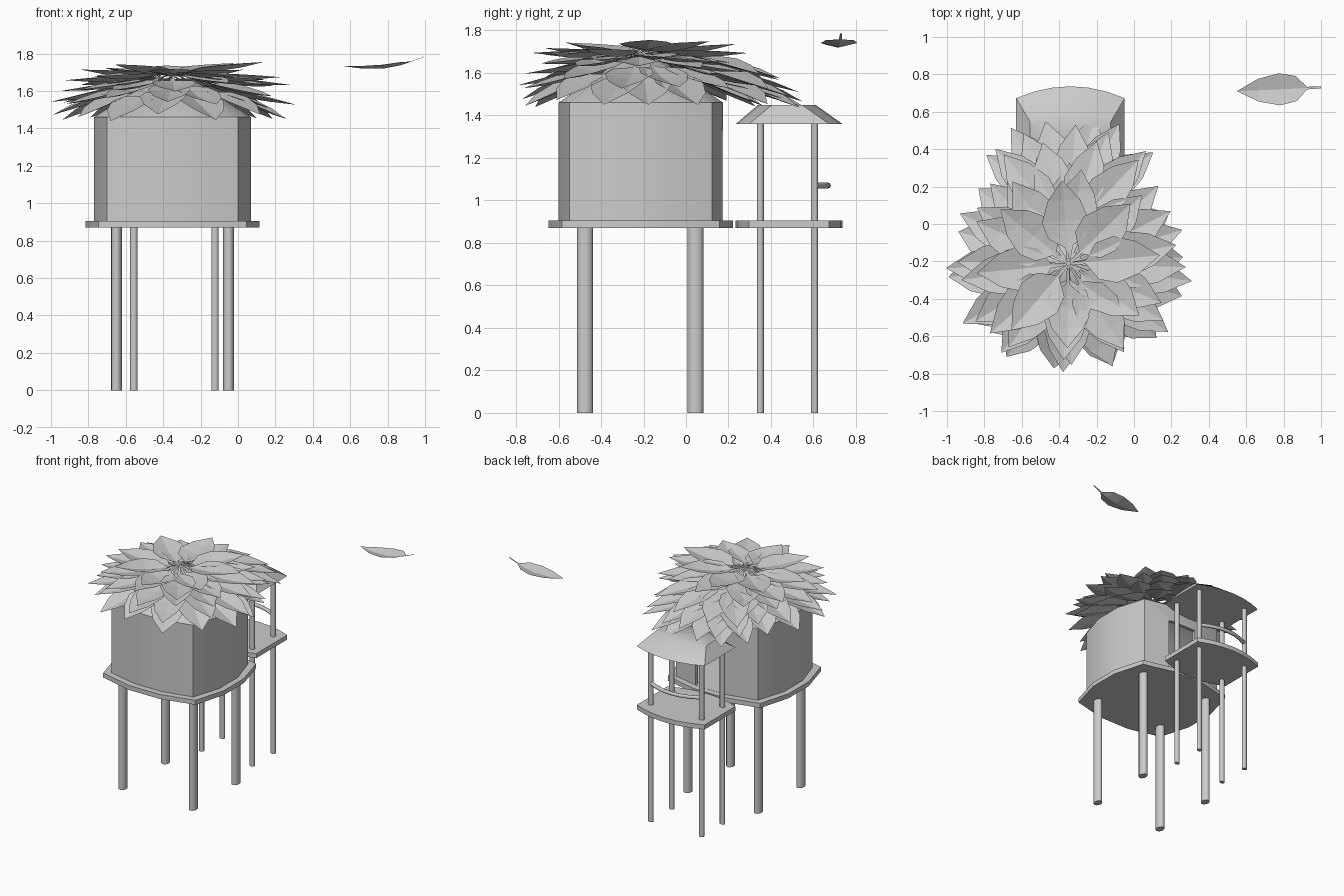
import bpy, bmesh, math, random
from mathutils import Vector

if "Cube" in bpy.data.objects:
    bpy.data.objects.remove(bpy.data.objects["Cube"])

random.seed(4)
CX, CY = -0.35, -0.213          # hut centre
BX, BY = -0.34, 0.485           # balcony centre


def smooth_object(ob):
    bpy.ops.object.select_all(action='DESELECT')
    ob.select_set(True)
    bpy.context.view_layer.objects.active = ob
    bpy.ops.object.shade_smooth_by_angle(angle=math.radians(40))


def finish(name, bm, smooth=False):
    me = bpy.data.meshes.new(name)
    bm.to_mesh(me)
    bm.free()
    ob = bpy.data.objects.new(name, me)
    bpy.context.collection.objects.link(ob)
    if smooth:
        smooth_object(ob)
    return ob


def outline(cx, cy, hx, hy, bx, by, seg=3):
    """Four-cornered plan whose sides bulge outward in short segments."""
    peak = 1 - (1 / seg) ** 2 if seg % 2 else 1
    ts = [2 * k / seg - 1 for k in range(seg)]
    pts = [(hx * t, -hy - by * (1 - t * t) / peak) for t in ts]
    pts += [(hx + bx * (1 - t * t) / peak, hy * t) for t in ts]
    pts += [(-x, -y) for x, y in pts]
    return [(cx + x, cy + y) for x, y in pts]


def loft(name, low, z0, high, z1, bottom=True, top=True, smooth=False):
    bm = bmesh.new()
    a = [bm.verts.new((x, y, z0)) for x, y in low]
    b = [bm.verts.new((x, y, z1)) for x, y in high]
    n = len(a)
    for i in range(n):
        j = (i + 1) % n
        bm.faces.new((a[i], a[j], b[j], b[i]))
    if bottom:
        bm.faces.new(a[::-1])
    if top:
        bm.faces.new(b)
    return finish(name, bm, smooth)


def post(name, x, y, rx, ry, top):
    ring = [(x + rx * math.cos(k * math.pi / 6), y + ry * math.sin(k * math.pi / 6))
            for k in range(12)]
    loft(name, ring, 0, ring, top, smooth=True)


# Hut floor, hollow wall and roof
floor = outline(CX, CY, 0.395, 0.37, 0.07, 0.065)
loft("hut_floor", floor, 0.87, floor, 0.905, smooth=True)
wall_plan = outline(CX, CY, 0.35, 0.335, 0.07, 0.052)
wall = loft("hut_wall", wall_plan, 0.9, wall_plan, 1.46, False, False)
sol = wall.modifiers.new("thickness", 'SOLIDIFY')
sol.thickness = 0.025
sol.offset = -1
roof_top = outline(CX, CY, 0.09, 0.085, 0.02, 0.015)
loft("hut_roof", wall_plan, 1.46, roof_top, 1.66, bottom=False, smooth=True)

# Doorway in the back wall, applied so the wall can be smoothed afterwards
door = [(-0.44, 0.05), (-0.2, 0.05), (-0.2, 0.3), (-0.44, 0.3)]
cutter = loft("door_cutter", door, 0.906, door, 1.33)
cut = wall.modifiers.new("doorway", 'BOOLEAN')
cut.operation = 'DIFFERENCE'
cut.object = cutter
bpy.context.view_layer.objects.active = wall
for mod in ("thickness", "doorway"):
    bpy.ops.object.modifier_apply(modifier=mod)
bpy.data.objects.remove(cutter)
smooth_object(wall)

# Balcony floor and hipped roof
deck = outline(BX, BY, 0.29, 0.188, 0, 0.063, 6)
loft("balcony_floor", deck, 0.87, deck, 0.905, smooth=True)
ridge = outline(BX, BY - 0.01, 0.215, 0.07, 0, 0.065, 6)
loft("balcony_roof", deck, 1.36, ridge, 1.45, smooth=True)

# Legs and balcony posts
for sx, xn in ((-1, "left"), (1, "right")):
    for y, yn in ((-0.475, "front"), (0.045, "back")):
        post(f"hut_leg_{yn}_{xn}", CX + sx * 0.3, y, 0.029, 0.038, 0.88)
    for y, yn in ((0.35, "inner"), (0.605, "outer")):
        post(f"balcony_post_{yn}_{xn}", BX + sx * 0.217, y, 0.02, 0.017, 1.37)

# Curved railing between the outer posts
cu = bpy.data.curves.new("railing", 'CURVE')
cu.dimensions = '3D'
cu.bevel_depth = 0.014
cu.bevel_resolution = 2
cu.use_fill_caps = True
sp = cu.splines.new('POLY')
sp.points.add(6)
for k in range(7):
    t = k / 3 - 1
    sp.points[k].co = (BX + 0.217 * t, 0.605 + 0.063 * (1 - t * t), 1.07, 1)
bpy.context.collection.objects.link(bpy.data.objects.new("balcony_railing", cu))

# Leaf: stem, widening blade and pointed tip, folded along the midrib
PROFILE = [(0, 0.06), (0.17, 0.08), (0.3, 0.78), (0.5, 1), (0.75, 0.7)]


def leaf(bm, base, tip, width, bend):
    base, tip = Vector(base), Vector(tip)
    axis = tip - base
    side = axis.cross(Vector((0, 0, 1))).normalized()
    up = side.cross(axis).normalized()
    prev = None
    for t, w in PROFILE:
        mid = base + axis * t + up * bend * math.sin(math.pi * t)
        off, lift = side * w * width / 2, up * w * width * 0.12
        row = [bm.verts.new(p) for p in (mid - off + lift, mid, mid + off + lift)]
        if prev:
            for i in (0, 1):
                bm.faces.new((prev[i], row[i], row[i + 1], prev[i + 1]))
        prev = row
    end = bm.verts.new(tip)
    for i in (0, 1):
        bm.faces.new((prev[i], end, prev[i + 1]))


def leaf_fan(name, cx, cy, angles, r0, z0, r1, z1, width, bend):
    bm = bmesh.new()
    for a in angles:
        a += random.uniform(-0.07, 0.07)
        d = Vector((math.cos(a), 0.92 * math.sin(a), 0))
        c = Vector((cx, cy, 0))
        r = r1 * random.uniform(0.95, 1.03)
        z = random.uniform(-0.012, 0.012)
        leaf(bm, c + d * r0 + Vector((0, 0, z0 + z)),
             c + d * r + Vector((0, 0, z1 + 2 * z)), width, bend)
    finish(name, bm)


def circle(n, start):
    return [start + k * 2 * math.pi / n for k in range(n)]


def arc(n, spread):
    return [math.pi / 2 + spread * (2 * k / (n - 1) - 1) for k in range(n)]


# Leaf thatch on the hut, from the eaves up
leaf_fan("leaves_eaves", CX, CY, circle(14, 0.1), 0.2, 1.61, 0.64, 1.455, 0.25, -0.005)
leaf_fan("leaves_lower", CX, CY, circle(13, 0.3), 0.12, 1.67, 0.65, 1.55, 0.23, -0.025)
leaf_fan("leaves_middle", CX, CY, circle(12, 0.0), 0.07, 1.69, 0.61, 1.62, 0.24, -0.025)
leaf_fan("leaves_upper", CX, CY, circle(10, 0.2), 0.03, 1.70, 0.57, 1.675, 0.25, -0.025)
leaf_fan("leaves_crown", CX, CY, circle(8, 0.05), 0.01, 1.70, 0.48, 1.735, 0.25, -0.025)

# Leaf thatch running out over the balcony
leaf_fan("leaves_balcony_low", CX, 0.05, arc(6, 0.85), 0.04, 1.57, 0.58, 1.45, 0.22, 0.01)
leaf_fan("leaves_balcony_mid", CX, 0.0, arc(5, 0.75), 0.04, 1.63, 0.58, 1.51, 0.22, 0.0)
leaf_fan("leaves_balcony_top", CX, -0.05, arc(4, 0.65), 0.04, 1.68, 0.56, 1.58, 0.22, 0.0)

# Single drifting leaf
bm = bmesh.new()
leaf(bm, (1.0, 0.73, 1.785), (0.55, 0.71, 1.735), 0.172, -0.04)
finish("drifting_leaf", bm)
